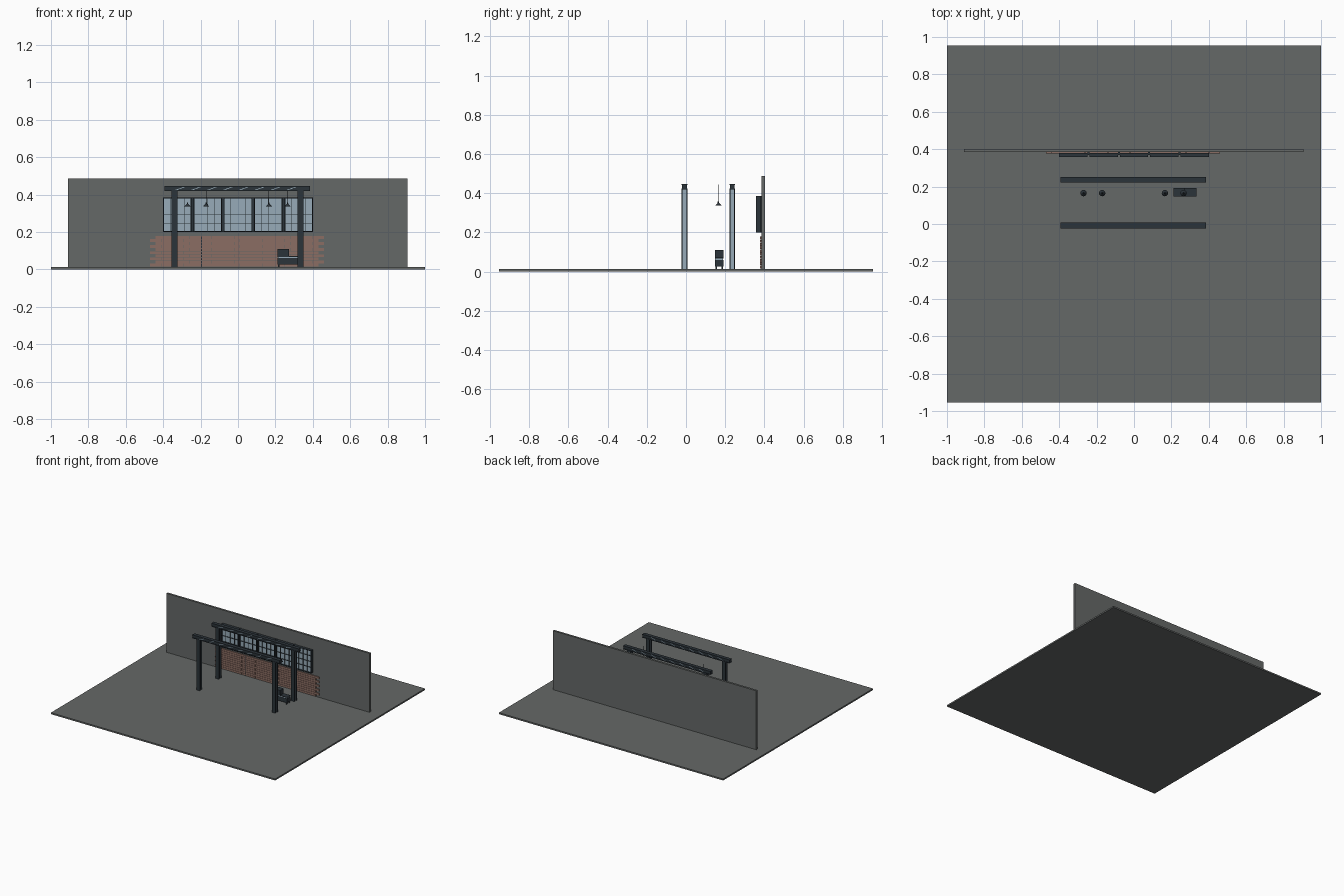
import bpy, bmesh
from mathutils import Matrix, Vector

cube = bpy.data.objects.get("Cube")
if cube:
    bpy.data.objects.remove(cube, do_unlink=True)


def material(name, rgb):
    m = bpy.data.materials.new(name)
    m.use_nodes = True
    m.diffuse_color = (*rgb, 1)
    m.node_tree.nodes["Principled BSDF"].inputs["Base Color"].default_value = (*rgb, 1)
    return m


CONCRETE = material("grey_concrete", (0.13, 0.138, 0.136))
BRICK = material("red_brick", (0.26, 0.155, 0.125))
STEEL = material("dark_steel", (0.024, 0.033, 0.041))
GLASS = material("pale_blue_glass", (0.31, 0.41, 0.48))


def finish(bm, name, mat):
    mesh = bpy.data.meshes.new(name)
    bmesh.ops.recalc_face_normals(bm, faces=bm.faces)
    bm.to_mesh(mesh)
    bm.free()
    mesh.materials.append(mat)
    obj = bpy.data.objects.new(name, mesh)
    bpy.context.scene.collection.objects.link(obj)
    return obj


def boxes(name, mat, spans):
    """One object from boxes given as (x0, x1, y0, y1, z0, z1)."""
    bm = bmesh.new()
    for x0, x1, y0, y1, z0, z1 in spans:
        mid = Vector((x0 + x1, y0 + y1, z0 + z1)) / 2
        size = Matrix.Diagonal((x1 - x0, y1 - y0, z1 - z0, 1))
        bmesh.ops.create_cube(bm, size=1, matrix=Matrix.Translation(mid) @ size)
    return finish(bm, name, mat)


# Ground slab and rear wall
boxes("floor", CONCRETE, [(-1, 1, -0.955, 0.955, 0, 0.012)])
boxes("rear_wall", CONCRETE, [(-0.908, 0.905, 0.385, 0.402, 0.012, 0.487)])

# Brick panel with toothed ends
rows, length, pitch = 10, 0.06, 0.0164
bricks = []
for r in range(rows):
    z = 0.016 + r * pitch
    start = -0.47 + (r % 2) * length / 2
    for i in range(15):
        x = start + i * length
        bricks.append((x, x + length - 0.0008, 0.377, 0.386, z, z + pitch - 0.0015))
boxes("brick_panel", BRICK, bricks)
boxes("brick_seam", STEEL, [(-0.197, -0.192, 0.3765, 0.378, 0.016 + r * pitch, 0.028 + r * pitch)
                            for r in range(0, rows, 1)])

# Five gridded windows
Z0, Z1, W = 0.2, 0.385, 0.152
panes, bars = [], []
for i in range(5):
    x0 = -0.401 + i * 0.1625
    x1 = x0 + W
    panes.append((x0 + 0.002, x1 - 0.002, 0.367, 0.372, Z0 + 0.002, Z1 - 0.002))
    for x in (x0, x1 - 0.005):
        bars.append((x, x + 0.005, 0.358, 0.38, Z0, Z1))
    for z in (Z0, Z1 - 0.005):
        bars.append((x0, x1, 0.358, 0.38, z, z + 0.005))
    for k in (0.25, 0.5, 0.75):
        x, z = x0 + k * W, Z0 + k * (Z1 - Z0)
        bars.append((x - 0.0012, x + 0.0012, 0.361, 0.376, Z0, Z1))
        bars.append((x0, x1, 0.361, 0.376, z - 0.0012, z + 0.0012))
boxes("window_panes", GLASS, panes)
boxes("window_frames", STEEL, bars)
boxes("window_mullions", STEEL, [(-0.249 + i * 0.1625, -0.2385 + i * 0.1625, 0.37, 0.385, Z0, Z1)
                                 for i in range(4)])

# Two portal frames: flanged posts carrying a long beam
for label, y in (("front", -0.008), ("rear", 0.236)):
    flanges, webs = [], []
    for x in (-0.34, 0.335):
        for s in (-1, 1):
            yc = y + s * 0.0125
            flanges.append((x - 0.016, x + 0.016, yc - 0.0025, yc + 0.0025, 0.012, 0.422))
        webs.append((x - 0.004, x + 0.004, y - 0.011, y + 0.011, 0.012, 0.422))
    boxes(label + "_post_flanges", STEEL, flanges)
    boxes(label + "_post_webs", GLASS, webs)
    boxes(label + "_beam", STEEL, [
        (-0.392, 0.386, y - 0.012, y + 0.012, 0.42, 0.446),
        (-0.392, 0.386, y - 0.015, y + 0.015, 0.442, 0.447),
        (-0.392, 0.386, y - 0.015, y + 0.015, 0.419, 0.424)])
    # Slanted pale slivers along both beam faces
    bm = bmesh.new()
    for i in range(8):
        x = -0.335 + i * 0.085
        for s in (-1, 1):
            yy = y + s * 0.0125
            bm.faces.new([bm.verts.new((x + dx, yy, z)) for dx, z in
                          ((0, 0.425), (0.012, 0.425), (0.055, 0.441), (0.045, 0.441))])
    finish(bm, label + "_beam_slivers", GLASS)

# Pendant lamps
for n, x in enumerate((-0.27, -0.17, 0.165, 0.265), 1):
    bm = bmesh.new()
    for r1, r2, z0, z1 in ((0.017, 0.004, 0.336, 0.35), (0.004, 0.003, 0.35, 0.357),
                           (0.001, 0.001, 0.357, 0.443)):
        bmesh.ops.create_cone(bm, cap_ends=True, segments=16, radius1=r1, radius2=r2,
                              depth=z1 - z0,
                              matrix=Matrix.Translation((x, 0.165, (z0 + z1) / 2)))
    finish(bm, f"pendant_lamp_{n}", STEEL)

# Low stepped cabinet
boxes("cabinet", STEEL, [
    (0.21, 0.333, 0.147, 0.192, 0.026, 0.06),
    (0.21, 0.333, 0.147, 0.192, 0.067, 0.071),
    (0.21, 0.273, 0.147, 0.192, 0.071, 0.11)]
    + [(x, x + 0.008, y, y + 0.008, 0.012, 0.026) for x in (0.213, 0.322) for y in (0.15, 0.181)])
boxes("cabinet_trim", GLASS, [(0.213, 0.33, 0.149, 0.19, 0.06, 0.067)])
